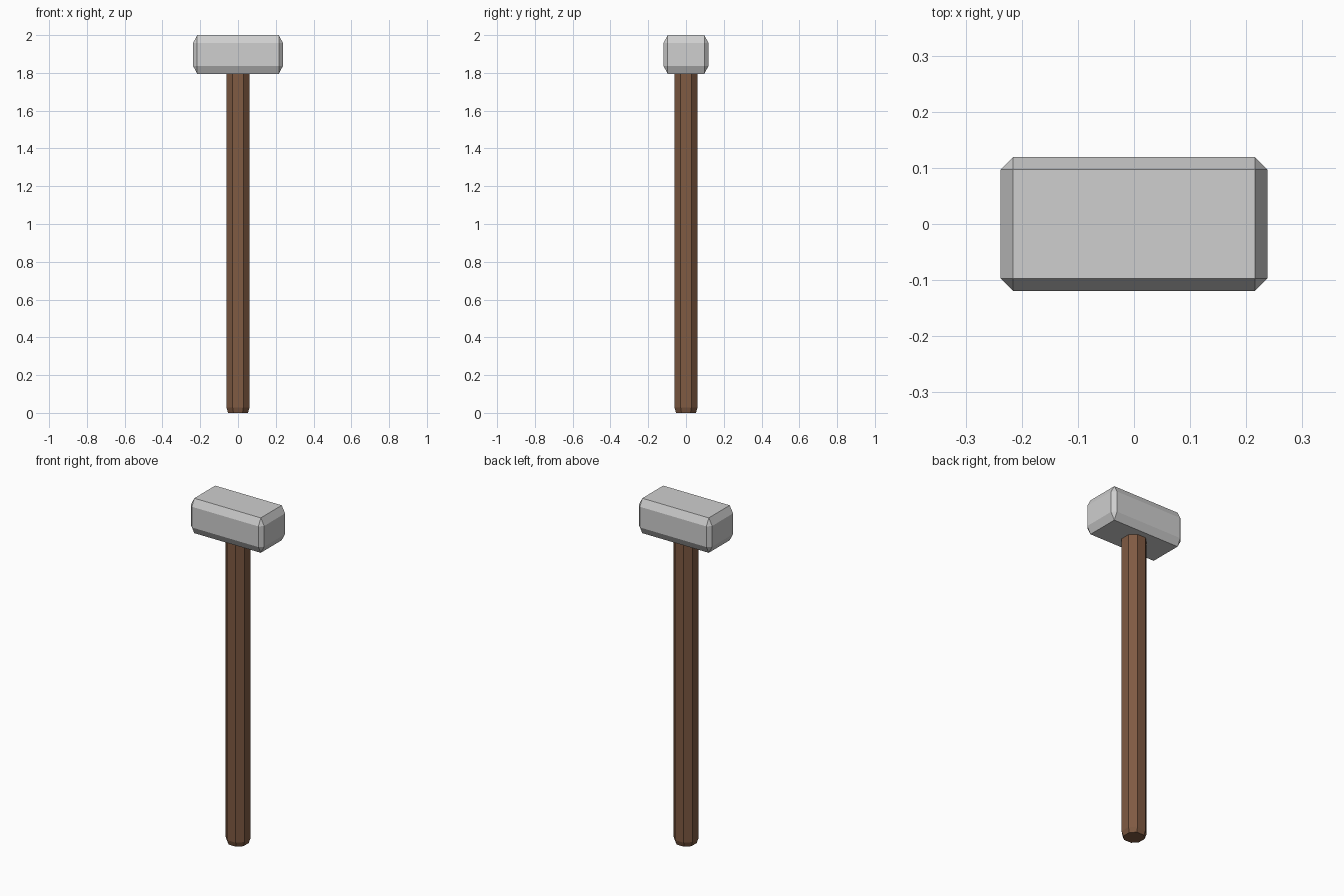
import bpy, bmesh
from mathutils import Matrix

if "Cube" in bpy.data.objects:
    bpy.data.objects.remove(bpy.data.objects["Cube"])


def material(name, rgb):
    m = bpy.data.materials.new(name)
    m.diffuse_color = (*rgb, 1)
    m.use_nodes = True
    m.node_tree.nodes["Principled BSDF"].inputs["Base Color"].default_value = m.diffuse_color
    return m


def add_object(name, bm, mat):
    bmesh.ops.recalc_face_normals(bm, faces=bm.faces)
    mesh = bpy.data.meshes.new(name)
    bm.to_mesh(mesh)
    bm.free()
    mesh.materials.append(mat)
    bpy.context.collection.objects.link(bpy.data.objects.new(name, mesh))


steel = material("light grey steel", (0.62, 0.62, 0.62))
wood = material("brown wood", (0.215, 0.103, 0.055))

# Head: bevelled block, stretched in z so the bevels are steeper vertically
bm = bmesh.new()
bmesh.ops.create_cube(bm, size=1, matrix=Matrix.Diagonal((0.476, 0.238, 0.108, 1)))
bmesh.ops.bevel(bm, geom=bm.edges[:], offset=0.022, segments=1,
                profile=0.5, affect='EDGES')
for v in bm.verts:
    v.co.z = v.co.z * 0.205 / 0.108 + 1.8975
add_object("hammer_head", bm, steel)

# Handle: octagonal shaft with a tapered butt end
bm = bmesh.new()
a, b = 0.061, 0.028
octagon = [(a, -b), (a, b), (b, a), (-b, a), (-a, b), (-a, -b), (-b, -a), (b, -a)]
rings = [[bm.verts.new((x * s, y * s, z)) for x, y in octagon]
         for s, z in ((0.86, 0), (1, 0.028), (1, 1.82))]
for low, high in zip(rings, rings[1:]):
    for i in range(8):
        j = (i + 1) % 8
        bm.faces.new((low[i], low[j], high[j], high[i]))
bm.faces.new(rings[0][::-1])
bm.faces.new(rings[-1])
add_object("handle", bm, wood)
